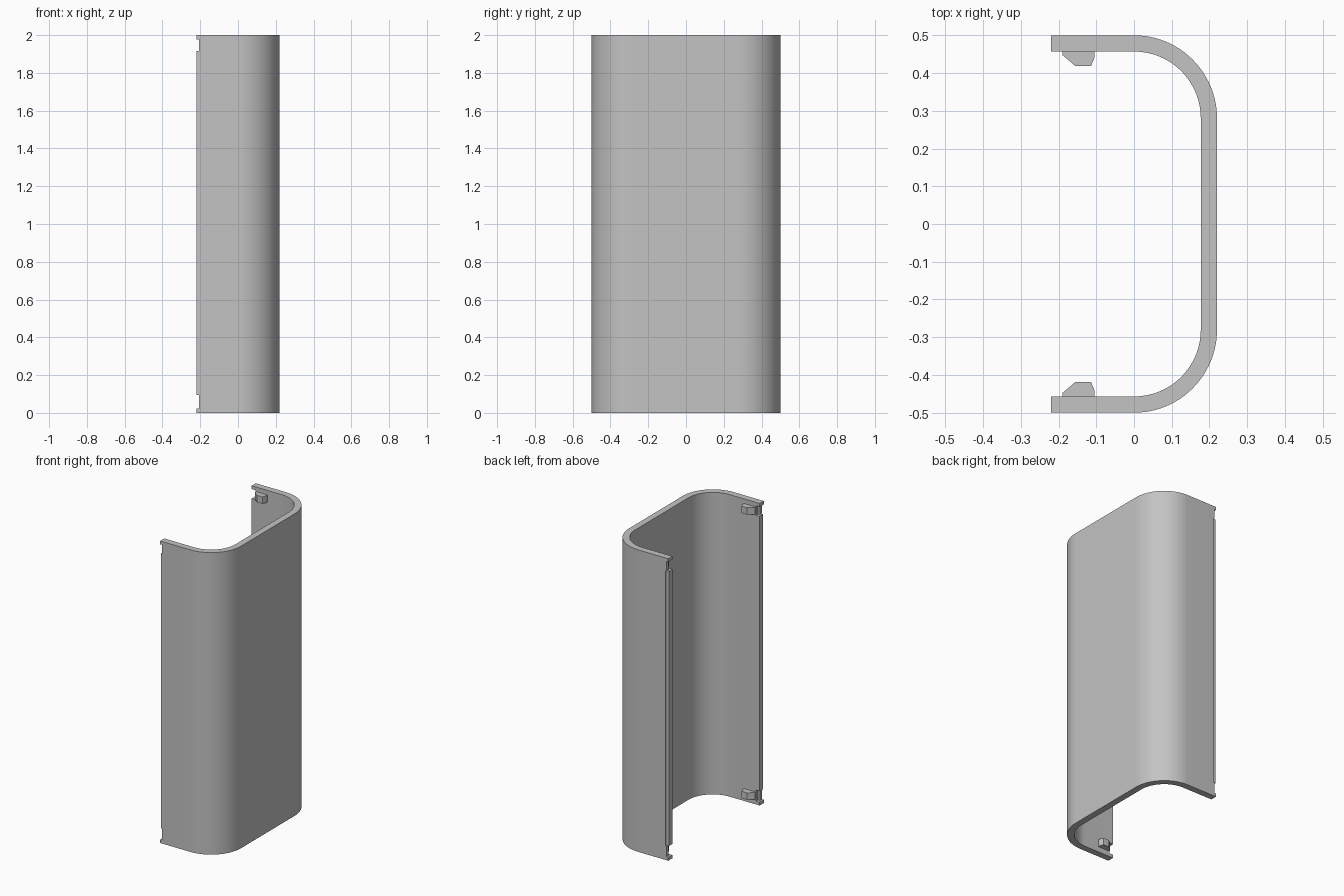
import bpy, bmesh, math

cube = bpy.data.objects.get("Cube")
if cube:
    bpy.data.objects.remove(cube, do_unlink=True)

# Main dimensions
HEIGHT, HALF_X, HALF_Y, RADIUS, WALL = 2.0, 0.22, 0.5, 0.22, 0.043
INNER = HALF_Y - WALL

grey = bpy.data.materials.new("plain grey")
grey.use_nodes = True
colour = (0.55, 0.55, 0.55, 1)
grey.diffuse_color = colour
grey.node_tree.nodes["Principled BSDF"].inputs["Base Color"].default_value = colour


def prism(name, outline, z0, z1):
    """Extrude an xy outline from z0 to z1."""
    bm = bmesh.new()
    face = bm.faces.new([bm.verts.new((x, y, z0)) for x, y in outline])
    top = bmesh.ops.extrude_face_region(bm, geom=[face])["geom"]
    bmesh.ops.translate(bm, vec=(0, 0, z1 - z0),
                        verts=[v for v in top if isinstance(v, bmesh.types.BMVert)])
    bmesh.ops.recalc_face_normals(bm, faces=bm.faces)
    mesh = bpy.data.meshes.new(name)
    bm.to_mesh(mesh)
    bm.free()
    mesh.materials.append(grey)
    obj = bpy.data.objects.new(name, mesh)
    bpy.context.collection.objects.link(obj)
    return obj


def box_outline(x0, x1, y0, y1):
    return [(x0, y0), (x1, y0), (x1, y1), (x0, y1)]


def side_curve(radius, steps=24):
    """Half of the channel line: open edge, then the rounded corner (y > 0)."""
    cy = HALF_Y - RADIUS
    arc = [(radius * math.sin(a), cy + radius * math.cos(a))
           for a in (math.pi / 2 * i / steps for i in range(steps + 1))]
    return [(-HALF_X, cy + radius)] + arc


def full_curve(radius):
    half = side_curve(radius)
    return half + [(x, -y) for x, y in reversed(half)]


# Rounded channel shell
shell = prism("channel_shell",
              full_curve(RADIUS) + full_curve(RADIUS - WALL)[::-1], 0, HEIGHT)


def cut(outline, z0, z1):
    cutter = prism("cutter", outline, z0, z1)
    cutter.hide_render = True
    mod = shell.modifiers.new("cut", "BOOLEAN")
    mod.operation, mod.solver, mod.object = "DIFFERENCE", "EXACT", cutter
    bpy.context.view_layer.objects.active = shell
    bpy.ops.object.modifier_apply(modifier=mod.name)
    bpy.data.objects.remove(cutter, do_unlink=True)


clip_half = [(-0.19, INNER + 0.005), (-0.19, 0.448), (-0.155, 0.418),
             (-0.114, 0.418), (-0.105, 0.44), (-0.105, INNER + 0.005)]

for side, s in (("back", 1), ("front", -1)):
    # Shallow step along the outside of the open edge
    cut(box_outline(-0.3, -0.2, s * (HALF_Y - 0.006), s * 0.6), 0.095, 1.915)
    for level, z0, z1 in (("lower", 0.022, 0.095), ("upper", 1.915, 1.978)):
        # Notch through the edge, with a deeper pocket on the inside
        cut(box_outline(-0.3, -0.207, s * 0.4, s * 0.6), z0, z1)
        cut(box_outline(-0.3, -0.193, s * 0.4, s * (INNER + 0.02)), z0, z1)
        # Snap clip on the inner wall
        mid = (z0 + z1) / 2
        prism(f"{side}_{level}_clip", [(x, s * y) for x, y in clip_half],
              mid - 0.023, mid + 0.023)

# Smooth corners with crisp edges
bpy.ops.object.select_all(action="DESELECT")
shell.select_set(True)
bpy.context.view_layer.objects.active = shell
bpy.ops.object.shade_smooth_by_angle(angle=math.radians(30))
